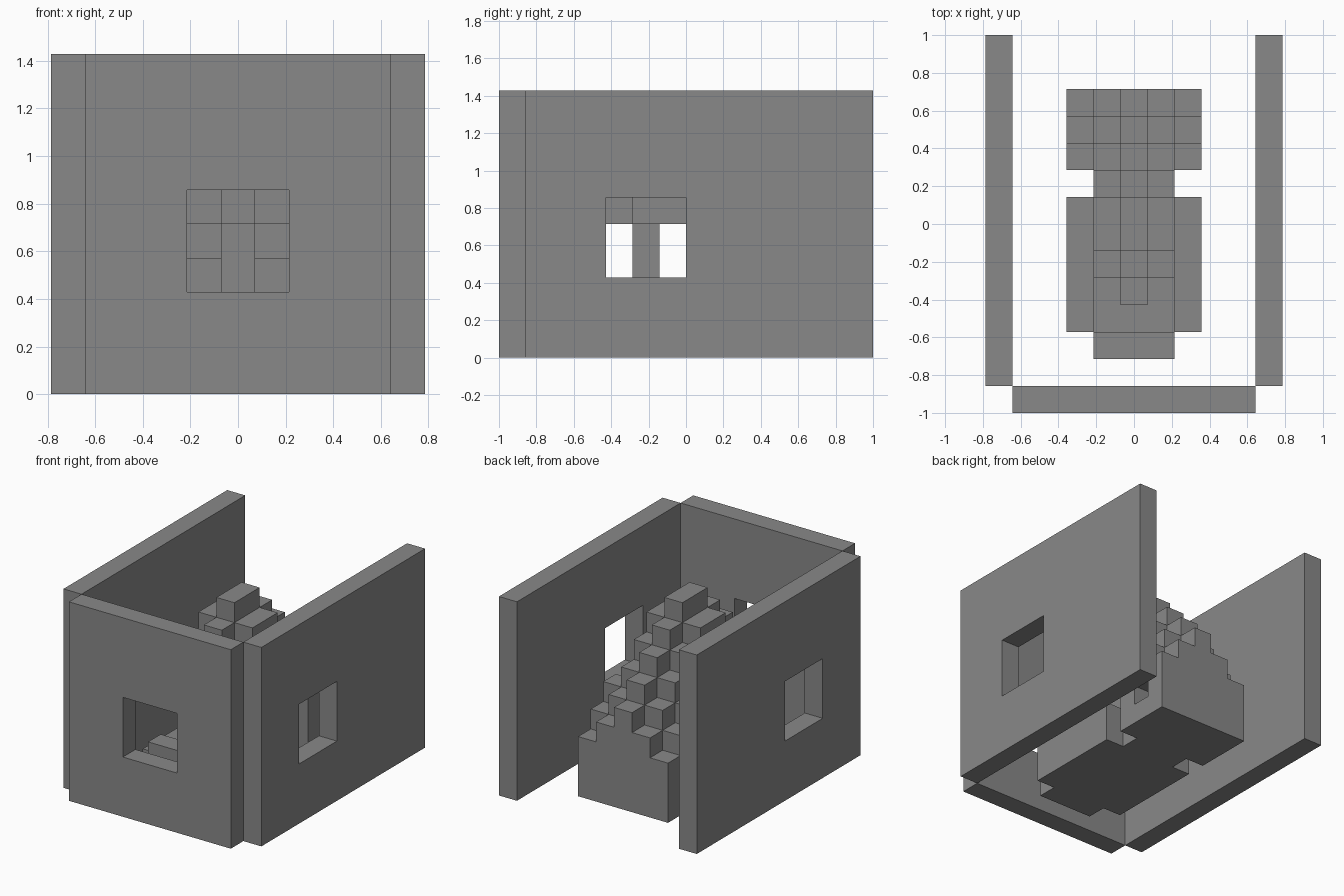
import bpy
import bmesh
import math
from mathutils import Vector

cube = bpy.data.objects.get("Cube")
if cube:
    bpy.data.objects.remove(cube, do_unlink=True)

UNIT = 2 / 14  # edge length of one block

stone = bpy.data.materials.new("grey_stone")
stone.use_nodes = True
grey = (0.25, 0.25, 0.25, 1)
stone.diffuse_color = grey
bsdf = next(n for n in stone.node_tree.nodes if n.type == "BSDF_PRINCIPLED")
bsdf.inputs["Base Color"].default_value = grey
bsdf.inputs["Roughness"].default_value = 0.9


def build(name, xs, ys, zs, solid):
    """Skin every block of the grid for which solid(i, j, k) holds."""
    cells = {(i, j, k) for i in xs for j in ys for k in zs if solid(i, j, k)}
    bm = bmesh.new()
    for cell in cells:
        for axis in range(3):
            for side in (-1, 1):
                near = list(cell)
                near[axis] += side
                if tuple(near) in cells:
                    continue
                normal, u = Vector(), Vector()
                normal[axis] = side
                u[(axis + 1) % 3] = 1
                v = normal.cross(u)
                # block x is counted from the middle, y from the front, z from the ground
                middle = Vector((cell[0], cell[1] - 6.5, cell[2] + 0.5)) + normal / 2
                corners = (-u - v, u - v, u + v, v - u)
                bm.faces.new([bm.verts.new((middle + c / 2) * UNIT) for c in corners])
    bmesh.ops.remove_doubles(bm, verts=bm.verts, dist=UNIT / 100)
    bmesh.ops.dissolve_limit(bm, angle_limit=math.radians(1),
                             verts=bm.verts, edges=bm.edges)
    mesh = bpy.data.meshes.new(name)
    bm.to_mesh(mesh)
    bm.free()
    mesh.materials.append(stone)
    obj = bpy.data.objects.new(name, mesh)
    bpy.context.collection.objects.link(obj)
    return obj


# Three walls, each with a square window
window = range(3, 6)
for name, x in (("left_wall", 5), ("right_wall", -5)):
    build(name, [x], range(1, 14), range(10),
          lambda i, j, k: not (j in range(4, 7) and k in window))
build("front_wall", range(-4, 5), [0], range(10),
      lambda i, j, k: not (abs(i) <= 1 and k in window))


# Stepped monument: stairs at the back, a low basin in front, and a raised
# canopy over the basin held by one post
def monument(i, j, k):
    a = abs(i)
    roof = min(9, 16 - j, 3 + j) - a
    if j >= 9:
        niche = a == 2 and j == 10 and k == 1
        return k < roof and not niche
    if a == 2:
        return 3 <= j <= 7 and k < 2
    if j >= 7:
        recess = a == 1 and j == 7 and k == 4
        return k < roof and not recess
    if j == 2:
        return k < 3
    post = a == 0 and j == 5
    canopy = j >= 4 + a and 5 <= k < roof
    return k < 1 or canopy or (post and k < roof)


build("stepped_monument", range(-2, 3), range(2, 12), range(9), monument)
